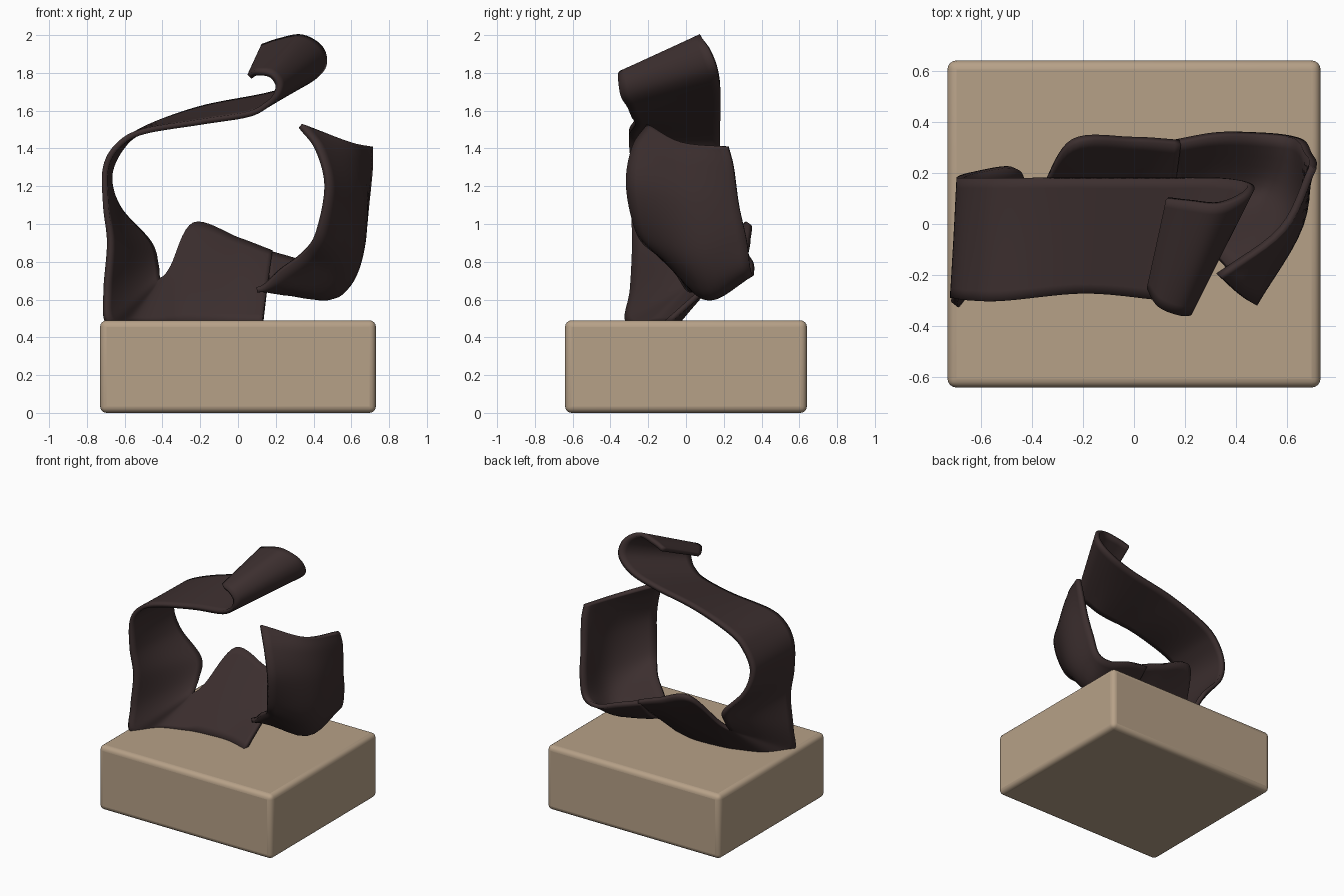
import bpy
from mathutils import Vector

default_cube = bpy.data.objects.get("Cube")
if default_cube:
    bpy.data.objects.remove(default_cube, do_unlink=True)


def make_material(name, colour):
    material = bpy.data.materials.new(name)
    material.use_nodes = True
    material.diffuse_color = colour
    shader = material.node_tree.nodes["Principled BSDF"]
    shader.inputs["Base Color"].default_value = colour
    shader.inputs["Roughness"].default_value = 0.7
    return material


def add_object(name, vertices, faces, material):
    mesh = bpy.data.meshes.new(name)
    mesh.from_pydata(vertices, [], faces)
    mesh.materials.append(material)
    obj = bpy.data.objects.new(name, mesh)
    bpy.context.collection.objects.link(obj)
    return obj


def smooth(obj):
    bpy.ops.object.select_all(action="DESELECT")
    obj.select_set(True)
    bpy.context.view_layer.objects.active = obj
    bpy.ops.object.shade_smooth_by_angle()


def spline(points, steps):
    """Smooth curve passing through every given point."""
    points = [Vector(p) for p in points]
    padded = [2 * points[0] - points[1]] + points + [2 * points[-1] - points[-2]]
    curve = []
    for a, b, c, d in zip(padded, padded[1:], padded[2:], padded[3:]):
        for step in range(steps):
            t = step / steps
            curve.append(b + (c - a) * t / 2
                         + (2 * a - 5 * b + 4 * c - d) * t * t / 2
                         + (3 * b - a - 3 * c + d) * t ** 3 / 2)
    curve.append(points[-1])
    return curve


def ribbon(name, rails, thickness, material, steps=8, across=12):
    """Loft a thin curved sheet across two or three guide rails."""
    curves = [spline(rail, steps) for rail in rails]
    rows = []
    for section in zip(*curves):
        row = spline(section, across // (len(section) - 1))
        rows.append(row)
    width = len(rows[0])
    vertices = [point for row in rows for point in row]
    faces = []
    for r in range(len(rows) - 1):
        for c in range(width - 1):
            corner = r * width + c
            faces.append((corner, corner + 1, corner + width + 1, corner + width))
    obj = add_object(name, vertices, faces, material)
    solid = obj.modifiers.new("Thickness", "SOLIDIFY")
    solid.thickness = thickness
    solid.offset = 0
    smooth(obj)
    return obj


bronze = make_material("dark brown", (0.045, 0.028, 0.028, 1))
stone = make_material("sandy beige", (0.47, 0.355, 0.245, 1))

# Rounded block underneath
bpy.ops.mesh.primitive_cube_add(size=1, location=(0, 0, 0.245))
base = bpy.context.object
base.name = "base_block"
base.dimensions = (1.46, 1.28, 0.49)
bpy.ops.object.transform_apply(location=False, rotation=False, scale=True)
base.data.materials.append(stone)
bevel = base.modifiers.new("Rounded edges", "BEVEL")
bevel.width = 0.035
bevel.segments = 4
smooth(base)

# Long strap: rolled top, sweep over the left side, foot and leaning panel
strap_front = [
    (.06, -.25, 1.78), (.1, -.32, 1.8), (.17, -.35, 1.79), (.21, -.35, 1.74),
    (.2, -.34, 1.68), (.15, -.31, 1.63), (.05, -.29, 1.58), (-.2, -.27, 1.54),
    (-.5, -.3, 1.49), (-.63, -.3, 1.42), (-.7, -.29, 1.3), (-.7, -.29, 1.1),
    (-.68, -.28, .9), (-.7, -.29, .65), (-.69, -.31, .48), (-.57, -.16, .48),
    (-.4, -.09, .48), (-.28, -.06, .48), (-.05, -.05, .48), (.13, -.1, .48),
]
strap_back = [
    (.13, .1, 1.94), (.22, .09, 1.97), (.34, .08, 1.99), (.44, .12, 1.93),
    (.45, .16, 1.83), (.34, .18, 1.74), (.15, .18, 1.68), (-.2, .18, 1.61),
    (-.5, .18, 1.5), (-.62, .18, 1.4), (-.68, .18, 1.25), (-.63, .2, 1.08),
    (-.47, .22, .9), (-.43, .14, .78), (-.42, .08, .72), (-.41, .07, .71),
    (-.36, .13, .77), (-.24, .32, 1), (0, .33, .92), (.18, .32, .85),
]
ribbon("long_strap", [strap_front, strap_back], .03, bronze)

# Scooped panel rising on the right side
panel_front = [
    (.33, -.2, 1.52), (.42, -.28, 1.4), (.47, -.31, 1.2), (.42, -.25, .95),
    (.34, -.14, .84), (.22, -.05, .75), (.14, 0, .67), (.1, .02, .65),
]
panel_middle = [
    (.58, -.02, 1.43), (.62, -.02, 1.32), (.65, 0, 1.12), (.63, .03, .85),
    (.56, .08, .68), (.47, .12, .61), (.3, .15, .64), (.16, .15, .68),
]
panel_back = [
    (.7, .22, 1.41), (.7, .25, 1.3), (.68, .28, 1.1), (.66, .32, .92),
    (.62, .34, .77), (.5, .35, .74), (.33, .35, .8), (.16, .32, .85),
]
ribbon("scooped_panel", [panel_front, panel_middle, panel_back], .03, bronze)
